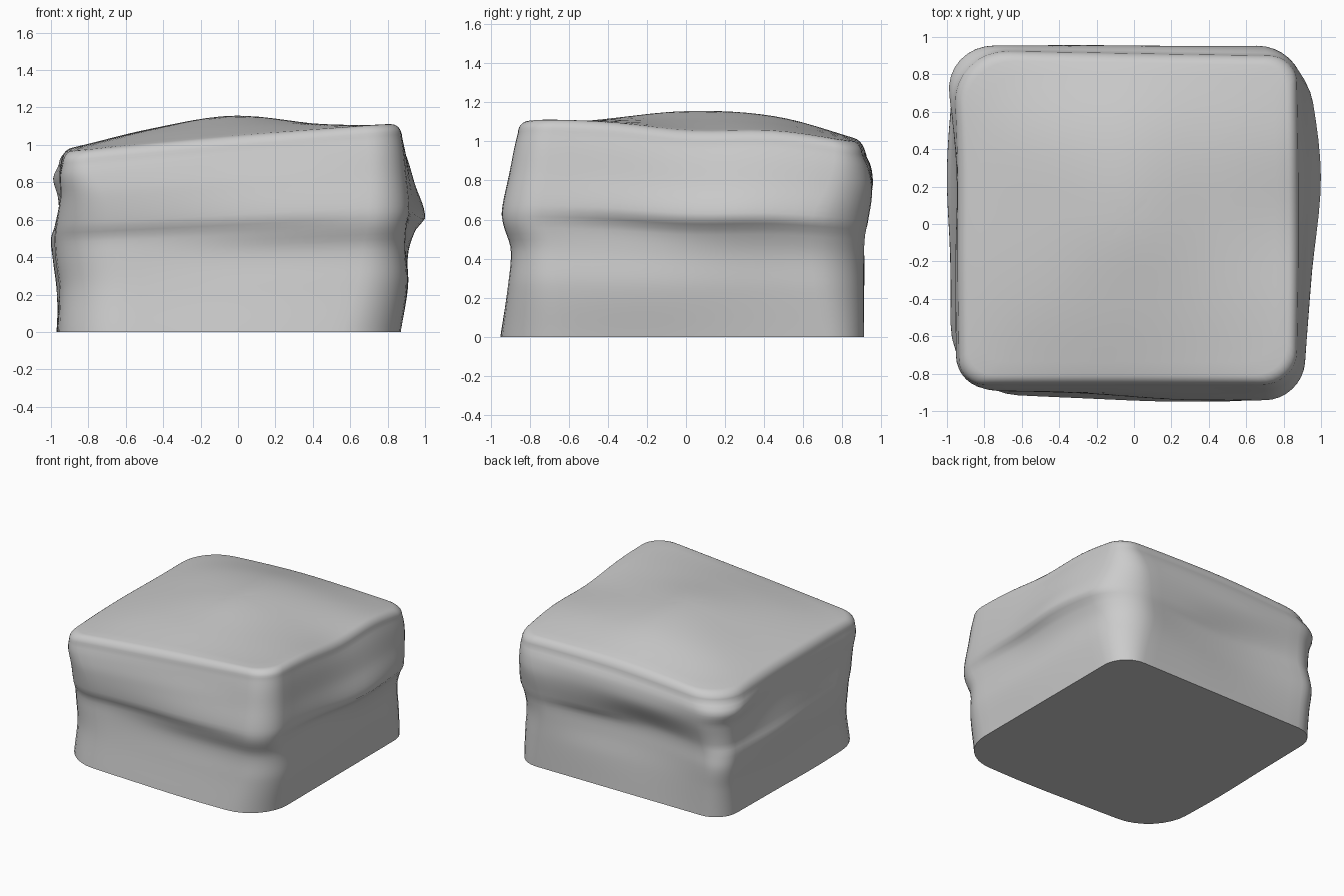
import bpy, bmesh, math

if "Cube" in bpy.data.objects:
    bpy.data.objects.remove(bpy.data.objects["Cube"])

# Horizontal reach of each side: rows follow LEVELS, columns follow ALONG (-x to +x or -y to +y)
LEVELS = [0, .25, .43, .55, .62, .8, .92, 1]
ALONG = [-1, -.3, .3, 1]
LEFT = [(-.95, -.97, -.96, -.95), (-.95, -.96, -.97, -.95), (-.97, -.98, -.99, -.96),
        (-.985, -.98, -1.0, -.95), (-.98, -.97, -.98, -.94), (-.95, -.95, -.95, -.97),
        (-.95, -.955, -.95, -1.02), (-.935, -.945, -.945, -.97)]
RIGHT = [(.87, .87, .87, .87), (.90, .91, .90, .88), (.89, .90, .91, .87),
         (.90, .91, .95, .89), (.90, .95, 1.0, .91), (.89, .92, .945, .89),
         (.88, .90, .91, .88), (.87, .88, .88, .87)]
FRONT = [(-.90, -.93, -.95, -.94), (-.87, -.89, -.91, -.91), (-.86, -.87, -.89, -.90),
         (-.85, -.875, -.92, -.94), (-.87, -.90, -.94, -.94), (-.89, -.90, -.91, -.90),
         (-.88, -.88, -.88, -.88), (-.86, -.86, -.86, -.86)]
BACK = [(.91, .91, .91, .91), (.92, .89, .90, .92), (.93, .87, .88, .94),
        (.92, .86, .88, .95), (.92, .87, .91, .945), (.94, .95, .95, .955),
        (.955, .95, .945, .93), (.93, .92, .91, .90)]
# Height of the top: rows front to back, columns left to right
GRID = [-1, -.5, 0, .5, 1]
TOP = [(.96, 1.0, 1.04, 1.08, 1.12), (.97, 1.06, 1.11, 1.11, 1.10),
       (.97, 1.08, 1.155, 1.11, 1.05), (.96, 1.07, 1.125, 1.09, 1.05),
       (.95, .98, 1.0, 1.0, .99)]
EDGE = .06     # rounding of the top edge
# Rounding of the upright corners at bottom, middle and top: back right, back left, front left, front right
CORNERS = [(.22, .33, .16), (.2, .18, .32), (.36, .36, .15), (.34, .22, .2)]


def spline(xs, ys, s):
    """Smooth curve through the points (xs, ys)."""
    last = len(xs) - 1
    i = max([k for k in range(last) if xs[k] <= s] or [0])

    def slope(k):
        a, b = max(k - 1, 0), min(k + 1, last)
        return (ys[b] - ys[a]) / (xs[b] - xs[a])
    w = xs[i + 1] - xs[i]
    f = (s - xs[i]) / w
    return (ys[i] * (1 + 2 * f) * (1 - f) ** 2 + ys[i + 1] * f * f * (3 - 2 * f)
            + w * f * (1 - f) * (slope(i) * (1 - f) - slope(i + 1) * f))


def surface(rows, row_pos, col_pos, r, c):
    return spline(row_pos, [spline(col_pos, row, c) for row in rows], r)


def place(u, v, t, drop):
    left, right = (surface(side, LEVELS, ALONG, t, v) for side in (LEFT, RIGHT))
    front, back = (surface(side, LEVELS, ALONG, t, u) for side in (FRONT, BACK))
    x = left + (right - left) * (u + 1) / 2
    y = front + (back - front) * (v + 1) / 2
    h = surface(TOP, GRID, GRID, v, u)
    return x, y, (h - EDGE) * t + EDGE - drop


def outline(t):
    """Rounded square at level t."""
    arcs = []
    for q, (cx, cy) in enumerate([(1, 1), (-1, 1), (-1, -1), (1, -1)]):
        r = spline([0, .55, 1], CORNERS[q], t)
        angles = [math.pi / 2 * (q + k / 8) for k in range(9)]
        arcs.append([((1 - r) * cx + r * math.cos(a), (1 - r) * cy + r * math.sin(a))
                     for a in angles])
    points = []
    for q in range(4):
        (ax, ay), (bx, by) = arcs[q][-1], arcs[(q + 1) % 4][0]
        points += arcs[q]
        points += [(ax + (bx - ax) * k / 14, ay + (by - ay) * k / 14) for k in range(1, 14)]
    return points


# Stack of rings: (scale, level, drop below the top)
rings = [(1, k / 36, EDGE) for k in range(37)]
for k in range(1, 7):
    a = math.pi / 12 * k
    rings.append((1 - EDGE * (1 - math.cos(a)), 1, EDGE * (1 - math.sin(a))))
rings += [((1 - EDGE) * k / 12, 1, 0) for k in range(11, 0, -1)]

# Stone block
bm = bmesh.new()
loops = [[bm.verts.new(place(u * s, v * s, t, d)) for u, v in outline(t)] for s, t, d in rings]
n = len(loops[0])
for lo, hi in zip(loops, loops[1:]):
    for i in range(n):
        j = (i + 1) % n
        bm.faces.new((lo[i], lo[j], hi[j], hi[i]))
bm.faces.new(loops[0][::-1])
peak = bm.verts.new(place(0, 0, 1, 0))
for i in range(n):
    bm.faces.new((loops[-1][i], loops[-1][(i + 1) % n], peak))
bmesh.ops.recalc_face_normals(bm, faces=bm.faces)
mesh = bpy.data.meshes.new("stone_block")
bm.to_mesh(mesh)
bm.free()
block = bpy.data.objects.new("stone_block", mesh)
bpy.context.collection.objects.link(block)
bpy.context.view_layer.objects.active = block
block.select_set(True)
bpy.ops.object.shade_smooth_by_angle(angle=math.radians(50))
